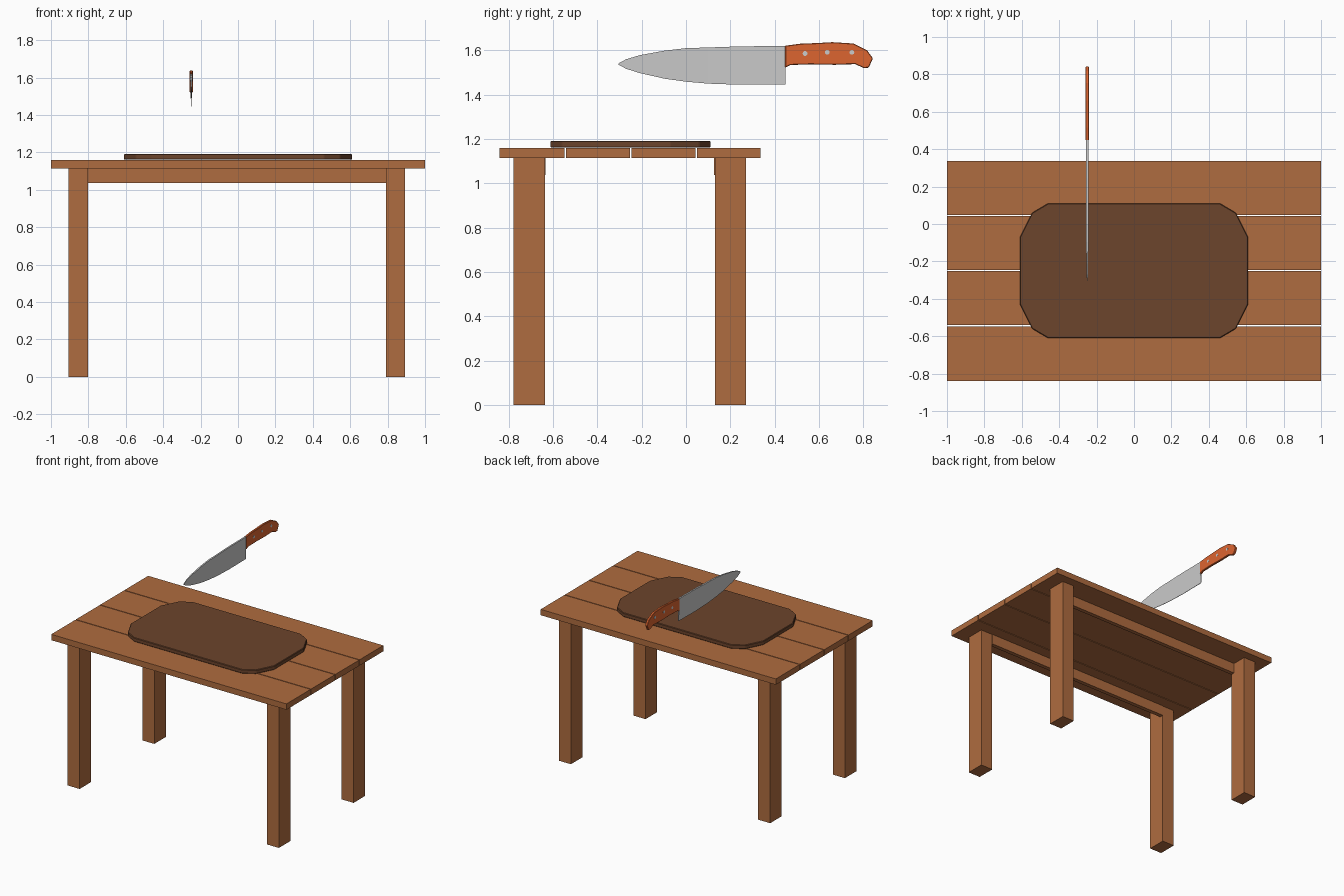
import bpy, bmesh, math
from mathutils import Matrix

if "Cube" in bpy.data.objects:
    bpy.data.objects.remove(bpy.data.objects["Cube"])


def material(name, rgb):
    m = bpy.data.materials.new(name)
    m.diffuse_color = (*rgb, 1)
    m.use_nodes = True
    m.node_tree.nodes["Principled BSDF"].inputs["Base Color"].default_value = m.diffuse_color
    return m


wood = material("table_wood", (0.43, 0.15, 0.05))
dark_wood = material("board_wood", (0.15, 0.058, 0.025))
orange = material("handle_orange", (0.72, 0.13, 0.03))


def finish(name, bm, mat=None):
    bmesh.ops.recalc_face_normals(bm, faces=bm.faces)
    me = bpy.data.meshes.new(name)
    bm.to_mesh(me)
    bm.free()
    ob = bpy.data.objects.new(name, me)
    bpy.context.collection.objects.link(ob)
    if mat:
        me.materials.append(mat)
    return ob


def box(name, x0, x1, y0, y1, z0, z1, mat):
    bm = bmesh.new()
    bmesh.ops.create_cube(bm, size=1)
    for v in bm.verts:
        v.co = (x1 if v.co.x > 0 else x0, y1 if v.co.y > 0 else y0, z1 if v.co.z > 0 else z0)
    return finish(name, bm, mat)


def add_bevel(ob, width):
    b = ob.modifiers.new("bevel", 'BEVEL')
    b.width, b.segments = width, 1


# Table top: four planks with narrow gaps
cuts = [-0.84, -0.547, -0.252, 0.043, 0.337]
for i in range(4):
    box(f"top_plank_{i + 1}", -1, 1, cuts[i] + (0.006 if i else 0), cuts[i + 1], 1.115, 1.16, wood)

# Legs and the long rails between them
for side, x0, x1 in (("left", -0.905, -0.803), ("right", 0.79, 0.892)):
    for end, y0, y1 in (("front", -0.777, -0.637), ("back", 0.13, 0.27)):
        box(f"{end}_{side}_leg", x0, x1, y0, y1, 0, 1.115, wood)
box("front_rail", -0.803, 0.79, -0.665, -0.634, 1.037, 1.115, wood)
box("back_rail", -0.803, 0.79, 0.127, 0.158, 1.037, 1.115, wood)

# Chopping board: mirrored octagon-like outline
quarter = [(0.61, 0.18), (0.545, 0.31), (0.46, 0.36)]
half = quarter + [(-x, y) for x, y in reversed(quarter)]
outline = half + [(-x, -y) for x, y in half]
bm = bmesh.new()
face = bm.faces.new([bm.verts.new((x, y - 0.25, 1.161)) for x, y in outline])
ext = bmesh.ops.extrude_face_region(bm, geom=[face])
for v in ext["geom"]:
    if isinstance(v, bmesh.types.BMVert):
        v.co.z = 1.192
add_bevel(finish("chopping_board", bm, dark_wood), 0.004)

KX = -0.25

# Knife blade: stations (y, spine z, edge z), thick at the spine, thin at the edge
stations = [(-0.305, 1.541, 1.536), (-0.27, 1.56, 1.517), (-0.21, 1.578, 1.498),
            (-0.095, 1.599, 1.472), (0.0, 1.61, 1.459), (0.1, 1.613, 1.450),
            (0.244, 1.618, 1.445), (0.449, 1.62, 1.447)]
bm = bmesh.new()
rings = []
for i, (y, top, bottom) in enumerate(stations):
    t = 0.002 + 0.004 * min(1, i / 3)
    rings.append([bm.verts.new(c) for c in ((KX - t, y, top), (KX + t, y, top),
                                            (KX + 0.0015, y, bottom), (KX - 0.0015, y, bottom))])
for a, b in zip(rings, rings[1:]):
    for j in range(4):
        k = (j + 1) % 4
        bm.faces.new((a[j], a[k], b[k], b[j]))
bm.faces.new(rings[0])
bm.faces.new(rings[-1])
finish("knife_blade", bm)

# Knife handle: extruded side profile
profile = [(0.447, 1.621), (0.515, 1.63), (0.59, 1.633), (0.66, 1.637), (0.755, 1.631),
           (0.817, 1.6), (0.843, 1.564), (0.824, 1.522), (0.802, 1.52), (0.763, 1.538),
           (0.67, 1.535), (0.56, 1.537), (0.47, 1.534), (0.447, 1.522)]
bm = bmesh.new()
face = bm.faces.new([bm.verts.new((KX - 0.009, y, z)) for y, z in profile])
ext = bmesh.ops.extrude_face_region(bm, geom=[face])
for v in ext["geom"]:
    if isinstance(v, bmesh.types.BMVert):
        v.co.x = KX + 0.009
add_bevel(finish("knife_handle", bm, orange), 0.003)

# Handle rivets, passing through both sides
for i, (y, z) in enumerate([(0.537, 1.586), (0.637, 1.591), (0.748, 1.591)]):
    bm = bmesh.new()
    bmesh.ops.create_cone(bm, cap_ends=True, segments=10, radius1=0.011, radius2=0.011, depth=0.021,
                          matrix=Matrix.Translation((KX, y, z)) @ Matrix.Rotation(math.pi / 2, 4, 'Y'))
    finish(f"handle_rivet_{i + 1}", bm)
